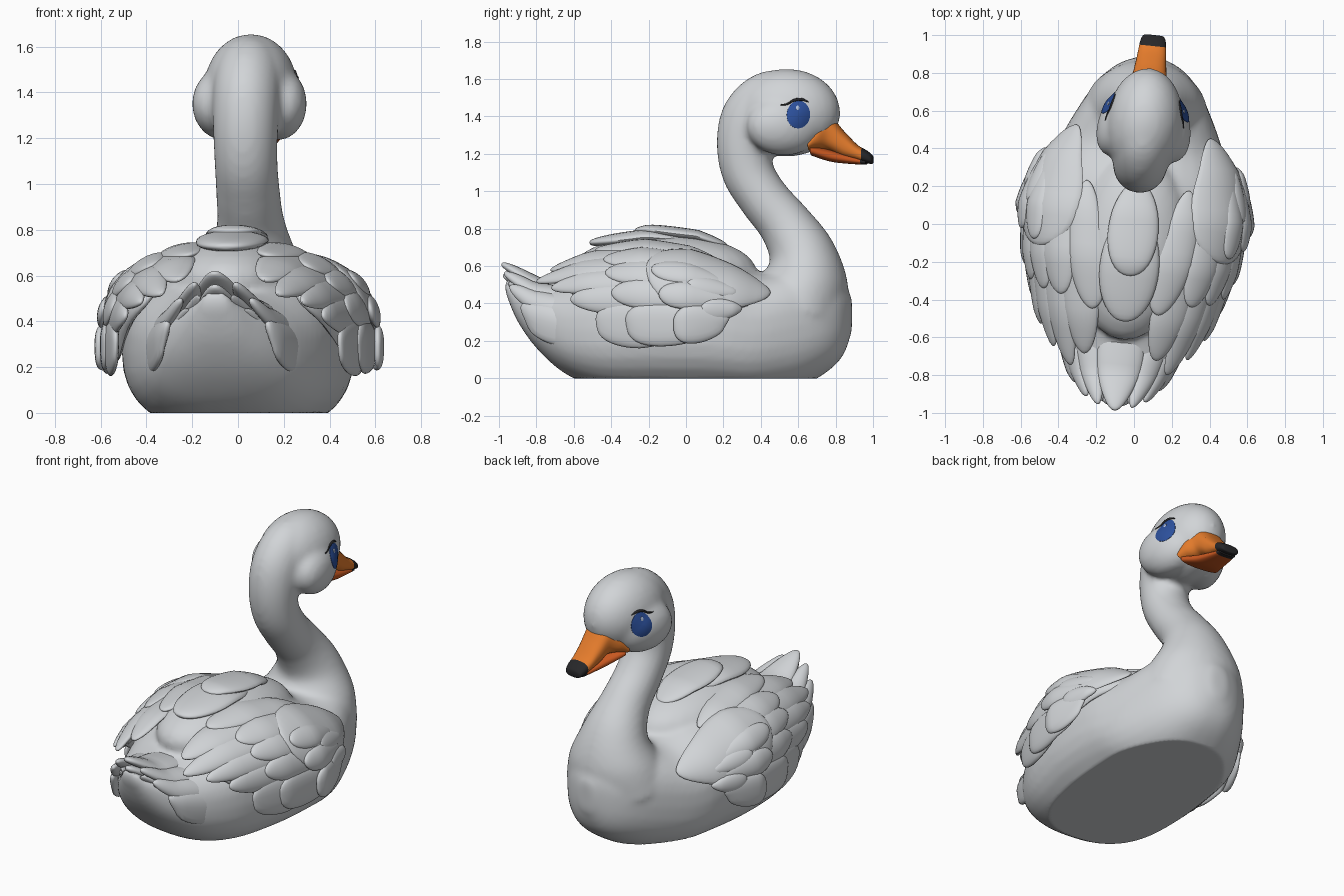
import bpy, bmesh, math
from math import sin, cos, pi, radians
from mathutils import Vector, Matrix
from mathutils.bvhtree import BVHTree

if "Cube" in bpy.data.objects:
    bpy.data.objects.remove(bpy.data.objects["Cube"])

TURN = Matrix.Rotation(radians(-6), 4, 'Z')   # the bird is turned slightly


def mat(name, c):
    m = bpy.data.materials.new(name)
    m.diffuse_color = (*c, 1)
    m.use_nodes = True
    m.node_tree.nodes["Principled BSDF"].inputs["Base Color"].default_value = m.diffuse_color
    return m


GREY = mat("pale grey", (0.64, 0.66, 0.68))
ORANGE = mat("beak orange", (0.78, 0.20, 0.025))
RED = mat("dark orange", (0.60, 0.10, 0.015))
BLACK = mat("soft black", (0.02, 0.02, 0.022))
BLUE = mat("eye blue", (0.025, 0.08, 0.33))
WHITE = mat("highlight", (0.45, 0.55, 0.75))


def spline(rows, k=6):
    """Catmull-Rom through rows of numbers"""
    out = []
    for i in range(len(rows) - 1):
        p = [rows[max(0, min(len(rows) - 1, i + d))] for d in (-1, 0, 1, 2)]
        for j in range(k):
            t = j / k
            out.append([0.5 * (2 * b + (c - a) * t + (2 * a - 5 * b + 4 * c - d) * t * t
                               + (3 * b - a - 3 * c + d) * t ** 3) for a, b, c, d in zip(*p)])
    return out + [list(rows[-1])]


def spow(v, e):
    return math.copysign(abs(v) ** e, v)


def loft(bm, rings):
    vs = [[bm.verts.new(p) for p in r] for r in rings]
    n = len(vs[0])
    for a, b in zip(vs, vs[1:]):
        for i in range(n):
            bm.faces.new((a[i], a[(i + 1) % n], b[(i + 1) % n], b[i]))
    bm.faces.new(vs[0])
    bm.faces.new(vs[-1])


def ball(bm, loc, size, rot=Matrix()):
    bmesh.ops.create_uvsphere(bm, u_segments=28, v_segments=16, radius=1,
                              matrix=Matrix.Translation(loc) @ rot @ Matrix.Diagonal((*size, 1)))


def section(y, z, w, h, e=1.0, n=32):
    return [Vector((w * spow(cos(2 * pi * i / n), e), y, z + h * spow(sin(2 * pi * i / n), e)))
            for i in range(n)]


def finish(bm, name, mats, rule=None, angle=50):
    bmesh.ops.recalc_face_normals(bm, faces=bm.faces)
    me = bpy.data.meshes.new(name)
    for m in mats:
        me.materials.append(m)
    if rule:
        for f in bm.faces:
            f.material_index = rule(f.calc_center_median())
    bm.to_mesh(me)
    bm.free()
    me.transform(TURN)
    ob = bpy.data.objects.new(name, me)
    bpy.context.collection.objects.link(ob)
    bpy.ops.object.select_all(action='DESELECT')
    ob.select_set(True)
    bpy.context.view_layer.objects.active = ob
    bpy.ops.object.shade_smooth_by_angle(angle=radians(angle))
    return ob


# Body, neck and head: overlapping solids fused by a voxel remesh
bm = bmesh.new()
body = [(-.97, .46, .55, .05), (-.90, .30, .50, .13), (-.78, .14, .49, .25), (-.62, .01, .52, .36),
        (-.4, -.07, .60, .45), (-.1, -.09, .67, .50), (.2, -.09, .64, .49), (.4, -.09, .57, .44),
        (.6, -.05, .60, .35), (.75, .03, .58, .26), (.84, .12, .52, .165), (.89, .25, .43, .05)]
loft(bm, [section(y, (a + b) / 2, w, (b - a) / 2, .8) for y, a, b, w in spline(body)])
ball(bm, (0, -.12, .57), (.30, .50, .20))     # raised back between the wings
neck = [(.60, .38, .27, .33), (.635, .52, .235, .28), (.62, .67, .18, .20), (.535, .82, .145, .15),
        (.42, .96, .135, .14), (.335, 1.10, .14, .138), (.315, 1.25, .15, .143),
        (.36, 1.38, .175, .15), (.46, 1.46, .185, .155), (.58, 1.46, .17, .14)]
pts = spline(neck)
rings = []
for i, (y, z, r, w) in enumerate(pts):
    a, b = pts[max(0, i - 1)], pts[min(len(pts) - 1, i + 1)]
    d = Vector((0, b[0] - a[0], b[1] - a[1])).normalized()
    side = Vector((0, d.z, -d.y))
    rings.append([Vector((w * cos(t), y, z)) + side * r * sin(t)
                  for t in (2 * pi * j / 32 for j in range(32))])
loft(bm, rings)
ball(bm, (0, .54, 1.42), (.202, .29, .235))
for s in (-1, 1):
    ball(bm, (s * .118, .54, 1.35), (.122, .205, .16), Matrix.Rotation(radians(s * 19), 4, 'Z'))
bmesh.ops.recalc_face_normals(bm, faces=bm.faces)
me = bpy.data.meshes.new("fused")
bm.to_mesh(me)
bm.free()
tmp = bpy.data.objects.new("fused", me)
bpy.context.collection.objects.link(tmp)
m = tmp.modifiers.new("remesh", 'REMESH')
m.mode, m.voxel_size = 'VOXEL', .018
m = tmp.modifiers.new("smooth", 'SMOOTH')
m.factor, m.iterations = .5, 8
fused = bpy.data.meshes.new_from_object(tmp.evaluated_get(bpy.context.evaluated_depsgraph_get()))
bpy.data.objects.remove(tmp)
bm = bmesh.new()
bm.from_mesh(fused)
for v in bm.verts:
    v.co.z = max(v.co.z, 0)          # flat underside
skin = BVHTree.FromBMesh(bm)
finish(bm, "body_neck_head", [GREY])

# Feathers follow a shell: rows of y, half width, centre height, top height
WING = [(-1, .24, .3, .5), (-.8, .33, .3, .54), (-.7, .38, .29, .58), (-.5, .46, .28, .66), (-.2, .54, .27, .71),
        (.05, .565, .27, .69), (.3, .51, .27, .61), (.45, .42, .28, .54), (.6, .3, .3, .5)]
TAIL = [(-1.1, .09, .42, .65), (-1.0, .13, .38, .595), (-.8, .25, .27, .50), (-.5, .38, .18, .48)]


def shell(tab, y, phi):
    k = 0
    while k < len(tab) - 2 and y > tab[k + 1][0]:
        k += 1
    a, b = tab[k], tab[k + 1]
    t = (y - a[0]) / (b[0] - a[0])
    w, c, top = (a[j] + (b[j] - a[j]) * t for j in (1, 2, 3))
    return Vector((w * spow(sin(phi), .87), y, c + (top - c) * spow(cos(phi), .7)))


def feather(bm, tab, base, tip, w, off, side=1, thick=.026, radius=.55, lift=.02):
    rings, e = [], .06
    for i in range(19):
        u = .001 + .998 * (1 - cos(pi * i / 18)) / 2
        prof = (4 * u * (1 - u)) ** .5 * (.85 + .3 * u)      # rounded tip, broader towards it
        ring = []
        for j in range(24):
            t = 2 * pi * j / 24
            y = base[0] + (tip[0] - base[0]) * u
            phi = radians(base[1] + (tip[1] - base[1]) * u) + cos(t) * w * prof / radius
            n = (shell(tab, y, phi + e) - shell(tab, y, phi - e)).cross(
                shell(tab, y + e, phi) - shell(tab, y - e, phi)).normalized()
            p = shell(tab, y, phi) + n * (off + lift * u + thick * sin(t) * prof ** .7)
            ring.append(Vector((p.x * side, p.y, p.z)))
        rings.append(ring)
    loft(bm, rings)


# Rows of base and tip (distance along the body, angle from the top) and half width
FLIGHT = [((0, 30), (-.70, 26), .13), ((0, 48), (-.77, 43), .125), ((0, 62), (-.68, 60), .11),
          ((0, 75), (-.57, 75), .10), ((.05, 88), (-.43, 88), .095)]
MIDDLE = [((.2, 27), (-.46, 18), .11), ((.2, 44), (-.40, 40), .12), ((.2, 59), (-.38, 56), .11),
          ((.2, 73), (-.34, 73), .10), ((.2, 88), (-.26, 88), .085)]
SHOULDER = [((.48, 58), (-.16, 55), .27)]
COVERT = [((.25, 60), (-.13, 58), .085), ((.27, 74), (-.08, 75), .08), ((.28, 86), (.0, 89), .075),
          ((.32, 67), (.06, 67), .075), ((.34, 80), (.13, 82), .065)]
for side, name in ((-1, "left_wing"), (1, "right_wing")):
    bm = bmesh.new()
    feather(bm, WING, (.46, 60), (-.6, 58), .32, -.03, side, .045, lift=0)
    for layer, off in ((FLIGHT, 0), (MIDDLE, .014), (SHOULDER, .022), (COVERT, .036)):
        for k, (a, b, w) in enumerate(layer):
            feather(bm, WING, a, b, w, off - .002 * k, side)
    finish(bm, name, [GREY])

# Feathers along the middle of the back
bm = bmesh.new()
feather(bm, WING, (.20, 0), (-.26, 0), .10, .07, 1, .03)
feather(bm, WING, (.05, 0), (-.5, 0), .13, .045, 1, .035)
finish(bm, "back_feathers", [GREY])

# Tail fan in stacked layers
bm = bmesh.new()
for off, back in ((0, 0), (-.05, .03)):
    feather(bm, TAIL, (-.5, 0), (-1.0 + back, 0), .10, off, 1, .03, .25)
    for s in (-1, 1):
        for phi, tip in ((33, -.97), (58, -.93), (78, -.86)):
            feather(bm, TAIL, (-.5, phi), (tip + back, phi), .08, off - .012, s, .03, .25)
finish(bm, "tail", [GREY])

# Beak with a dark tip, and the lower bill
upper = [(.67, 1.245, .15, .03), (.72, 1.29, .13, .07), (.775, 1.307, .096, .092), (.85, 1.25, .082, .07),
         (.92, 1.207, .074, .042), (.97, 1.185, .068, .034), (1.0, 1.17, .055, .024), (1.006, 1.168, .03, .01)]
bm = bmesh.new()
loft(bm, [section(*r, .8) for r in spline(upper)])
finish(bm, "upper_beak", [ORANGE, BLACK], lambda c: int(c.y > .945))
lower = [(.68, 1.22, .13, .03), (.78, 1.19, .094, .032), (.9, 1.167, .068, .022), (.97, 1.157, .055, .014)]
bm = bmesh.new()
loft(bm, [section(*r, .8) for r in spline(lower)])
finish(bm, "lower_beak", [RED, BLACK], lambda c: int(c.y > .94))


def on_skin(s, y, z, out=0.0):
    hit = skin.ray_cast(Vector((s, y, z)), Vector((-s, 0, 0)))[0]
    return (hit or Vector((s * .18, y, z))) + Vector((s * .93, .36, .1)) * out


def patch(bm, s, y, z, ry, rz, h):
    """Thin domed oval plate that follows the head"""
    prev = None
    for f in (1, 1, .85, .6, .3, .02):
        rise = -.006 if prev is None else h * (1 - f * f) + .002
        ring = [bm.verts.new(on_skin(s, y + ry * f * cos(a), z + rz * f * sin(a), rise))
                for a in (pi * j / 14 for j in range(28))]
        for j in range(28 if prev else 0):
            bm.faces.new((prev[j], prev[j - 1], ring[j - 1], ring[j]))
        prev = ring
    bm.faces.new(prev)


# Eyes with highlight and lash, nostrils
for s, name in ((-1, "left"), (1, "right")):
    bm = bmesh.new()
    patch(bm, s, .625, 1.41, .06, .074, .008)
    finish(bm, name + "_eye", [BLUE])
    bm = bmesh.new()
    patch(bm, s, .618, 1.445, .009, .012, .002)
    for v in bm.verts:
        v.co += Vector((s * .93, .36, .1)) * .008
    finish(bm, name + "_eye_highlight", [WHITE])
    bm = bmesh.new()
    lash = [(.53, 1.462, .003), (.565, 1.466, .006), (.60, 1.486, .008), (.64, 1.491, .008), (.675, 1.478, .003)]
    loft(bm, [[on_skin(s, y, z) + Vector((r * cos(a), 0, r * sin(a)))
               for a in (pi * j / 4 for j in range(8))] for y, z, r in spline(lash)])
    finish(bm, name + "_lash", [BLACK])
    bm = bmesh.new()
    ball(bm, (s * .064, .83, 1.302), (.01, .016, .006))
    finish(bm, name + "_nostril", [BLACK])
